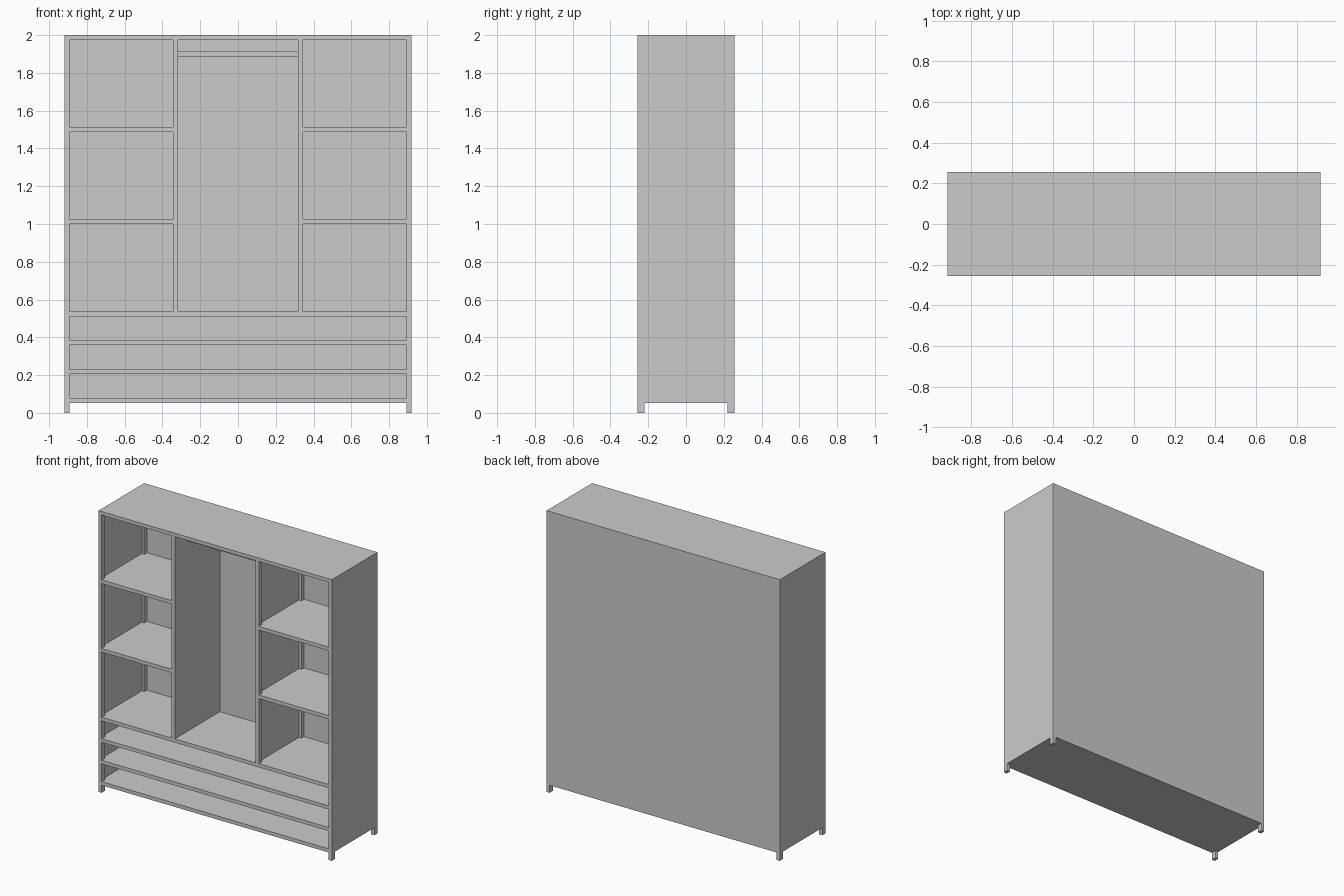
import bpy

if "Cube" in bpy.data.objects:
    bpy.data.objects.remove(bpy.data.objects["Cube"])

W, D, H = 0.918, 0.256, 2.0      # half width, half depth, height
PX, PY, T = 0.025, 0.035, 0.006  # post width, post depth, panel thickness
BOARD = 0.026
IN = W - PX                      # inner face of corner posts
FY = D - PY                      # inner y of posts
FLOOR = 0.053
TOP = H - 0.025
DIV_IN, DIV_OUT = 0.318, 0.344   # centre bay dividers


def box(name, x, y, z):
    """Axis-aligned box from (min, max) pairs."""
    v = [(a, b, c) for a in x for b in y for c in z]
    f = [(0, 1, 3, 2), (4, 6, 7, 5), (0, 4, 5, 1),
         (2, 3, 7, 6), (0, 2, 6, 4), (1, 5, 7, 3)]
    me = bpy.data.meshes.new(name)
    me.from_pydata(v, [], f)
    me.update()
    ob = bpy.data.objects.new(name, me)
    bpy.context.collection.objects.link(ob)
    return ob


def side(s, a, b):
    return tuple(sorted((s * a, s * b)))


def shelf(name, x_board, x_rail, z_top):
    """Shelf board with a front rail set between the posts."""
    z = (z_top - BOARD, z_top)
    box(name + "_board", x_board, (-FY, D - T), z)
    box(name + "_front_rail", x_rail, (-D, -FY), z)


# Top and back
box("top_board", (-W, W), (-D, D), (TOP, H))
box("back_panel", (-IN, IN), (D - T, D), (FLOOR, TOP))

# Full-width boards: base, two drawer dividers, deck under the bays
for i, z in enumerate((0.079, 0.205, 0.359, 0.513 + 0.024)):
    z = 0.231 if i == 1 else 0.385 if i == 2 else z
    shelf(f"deck_{i + 1}", (-W + T, W - T), (-IN, IN), z)

for s, label in ((-1, "left"), (1, "right")):
    # Corner posts run down to form the feet
    for y, end in (((-D, -FY), "front"), ((FY, D), "back")):
        box(f"{label}_{end}_post", side(s, IN, W), y, (0, TOP))
    box(f"{label}_side_panel", side(s, W - T, W), (-FY, FY), (FLOOR, TOP))

    # Centre bay divider: thin panel flush inside, posts front and back
    box(f"{label}_divider_front_post", side(s, DIV_IN, DIV_OUT), (-D, -FY), (0.537, TOP))
    box(f"{label}_divider_back_post", side(s, DIV_IN, DIV_OUT), (FY, D - T), (0.537, TOP))
    box(f"{label}_divider_panel", side(s, DIV_IN, DIV_IN + T), (-FY, FY), (0.537, TOP))

    # Side bay shelves
    for name, z in (("lower", 1.026), ("upper", 1.514)):
        shelf(f"{label}_{name}_shelf", side(s, DIV_IN + T, W - T), side(s, DIV_OUT, IN), z)

# Hanging rail
box("hanging_rail", (-DIV_IN, DIV_IN), (-0.11, -0.085), (1.887, 1.912))
